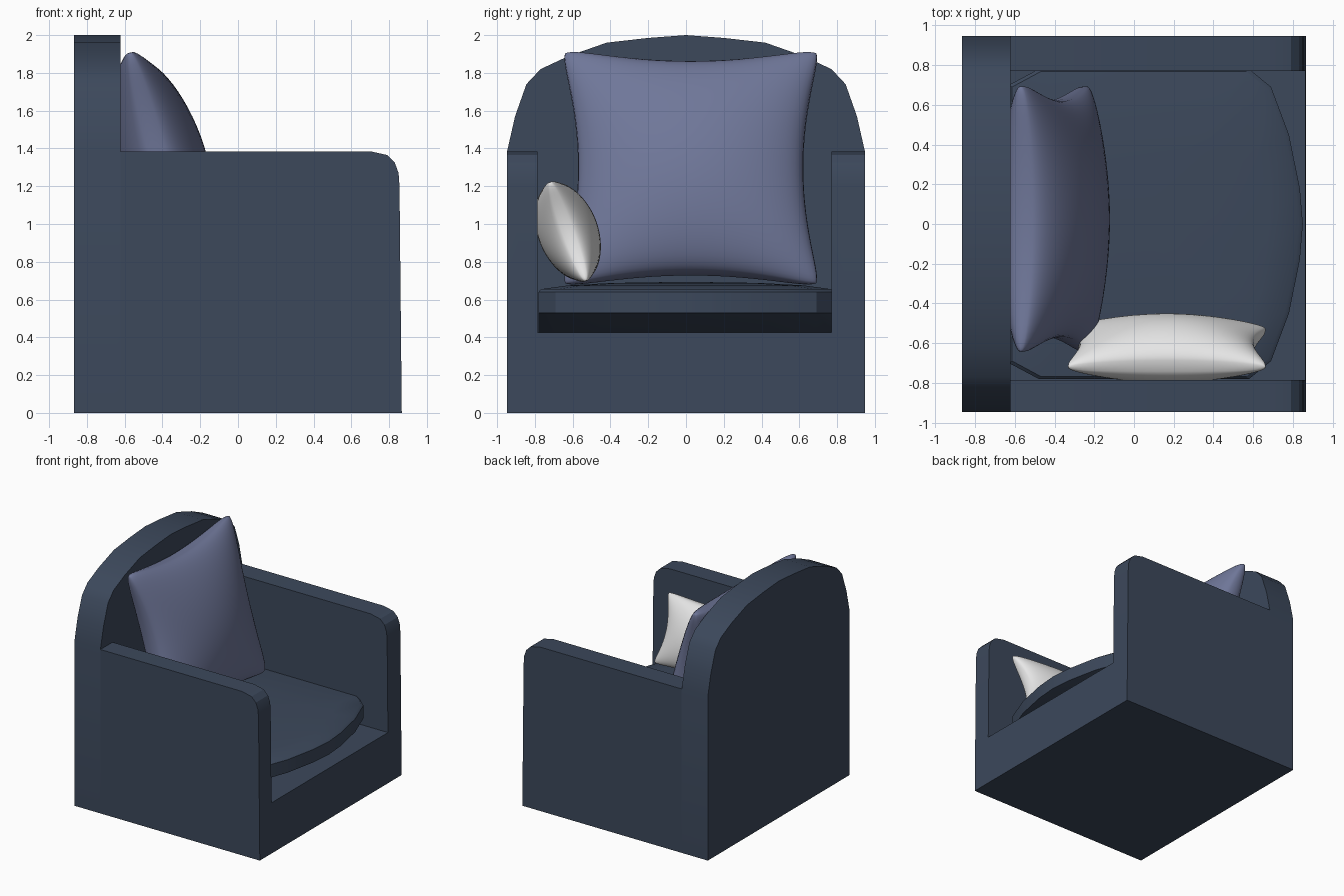
import bpy, bmesh, math
from mathutils import Matrix, Vector

if "Cube" in bpy.data.objects:
    bpy.data.objects.remove(bpy.data.objects["Cube"])


def material(name, rgb):
    m = bpy.data.materials.new(name)
    m.diffuse_color = (*rgb, 1)
    m.use_nodes = True
    m.node_tree.nodes["Principled BSDF"].inputs["Base Color"].default_value = m.diffuse_color
    return m


NAVY = material("navy fabric", (0.045, 0.065, 0.105))
VIOLET = material("dusty violet fabric", (0.16, 0.185, 0.32))
WHITE = material("off white fabric", (0.8, 0.8, 0.8))


def finish(bm, name, mat, angle):
    bmesh.ops.recalc_face_normals(bm, faces=bm.faces)
    mesh = bpy.data.meshes.new(name)
    bm.to_mesh(mesh)
    bm.free()
    mesh.materials.append(mat)
    ob = bpy.data.objects.new(name, mesh)
    bpy.context.collection.objects.link(ob)
    smooth(ob, angle)
    return ob


def smooth(ob, angle):
    bpy.ops.object.select_all(action='DESELECT')
    ob.select_set(True)
    bpy.context.view_layer.objects.active = ob
    bpy.ops.object.shade_smooth_by_angle(angle=math.radians(angle))


def prism(name, points, offset):
    """Extrude a closed outline of 3D points by an offset vector."""
    bm = bmesh.new()
    face = bm.faces.new([bm.verts.new(p) for p in points])
    ext = bmesh.ops.extrude_face_region(bm, geom=[face])
    verts = [v for v in ext["geom"] if isinstance(v, bmesh.types.BMVert)]
    bmesh.ops.translate(bm, verts=verts, vec=offset)
    return finish(bm, name, NAVY, 25)


def boolean(ob, other, operation):
    mod = ob.modifiers.new("cut", 'BOOLEAN')
    mod.operation, mod.solver, mod.object = operation, 'EXACT', other
    bpy.context.view_layer.objects.active = ob
    bpy.ops.object.modifier_apply(modifier=mod.name)
    bpy.data.objects.remove(other)


def pillow(name, mat, half_w, half_h, thick, pinch, matrix, n=32):
    """Two bulging sheets in the local XY plane, joined at a pinched rim."""
    bm = bmesh.new()
    for side in (1, -1):
        grid = []
        for i in range(n + 1):
            row = []
            for j in range(n + 1):
                # sine spacing packs rows near the rim
                u = math.sin((i / n - 0.5) * math.pi)
                v = math.sin((j / n - 0.5) * math.pi)
                a, b = max(0, 1 - u * u), max(0, 1 - v * v)
                corner = 1 - 0.03 * (u * v) ** 12
                x = half_w * u * corner * (1 - pinch[0] * b ** 1.2)
                y = half_h * v * corner * (1 - pinch[1] * a ** 1.2)
                # rim puff keeps the corners plump
                z = side * thick * (a * b) ** 0.5 * (0.86 + 0.14 * a * b)
                z += side * 0.1 * thick * (a + b - a * b) ** 0.5 * (1 - a * b)
                if i in (0, n) or j in (0, n):
                    z = 0
                row.append(bm.verts.new((x, y, z)))
            grid.append(row)
        for i in range(n):
            for j in range(n):
                bm.faces.new((grid[i][j], grid[i + 1][j], grid[i + 1][j + 1], grid[i][j + 1]))
    bmesh.ops.remove_doubles(bm, verts=bm.verts, dist=1e-5)
    bm.transform(matrix)
    return finish(bm, name, mat, 180)


# Frame: rounded side profile across the full width, hollowed for the seat
side = [(-0.65, 0), (0.867, 0), (0.855, 1.2), (0.85, 1.27), (0.83, 1.325),
        (0.79, 1.365), (0.70, 1.385), (-0.65, 1.385)]
frame = prism("chair_frame", [(x, -0.947, z) for x, z in side], (0, 1.894, 0))
hollow = [(-0.8, -0.785, 0.425), (1, -0.785, 0.425), (1, 0.77, 0.425), (-0.8, 0.77, 0.425)]
boolean(frame, prism("seat_cutter", hollow, (0, 0, 2)), 'DIFFERENCE')

# Arched back panel
arch = [(0.947, 0), (0.947, 1.385), (0.905, 1.57), (0.845, 1.74), (0.77, 1.82),
        (0.62, 1.89), (0.42, 1.96), (0.2, 1.985)]
arch += [(0, 2.0)] + [(-y, z) for y, z in reversed(arch)]
back = prism("back_panel", [(-0.867, y, z) for y, z in arch], (0.244, 0, 0))
boolean(frame, back, 'UNION')
smooth(frame, 25)

# Seat cushion: bowed front, crowned top, underside sloping back
half = [(-0.63, 0.70), (-0.48, 0.78), (0.58, 0.78), (0.69, 0.69), (0.78, 0.45), (0.835, 0.18)]
outline = half + [(0.85, 0)] + [(x, -y) for x, y in reversed(half)]
rings = [(0.42, 0.45, 1.0), (0.53, 1.0, 1.0), (0.64, 1.0, 1.0), (0.655, 0.975, 0.985),
         (0.675, 0.8, 0.8), (0.688, 0.5, 0.5), (0.692, 0.15, 0.15)]
bm = bmesh.new()
loops = [[bm.verts.new((x * (sx if x > 0 or sy < 1 else 1), y * sy, z)) for x, y in outline]
         for z, sx, sy in rings]
for lo, hi in zip(loops, loops[1:]):
    for k in range(len(outline)):
        m = (k + 1) % len(outline)
        bm.faces.new((lo[k], lo[m], hi[m], hi[k]))
bm.faces.new(loops[0])
bm.faces.new(loops[-1])
finish(bm, "seat_cushion", NAVY, 30)


def placed(centre, right, up):
    """Matrix from a centre, a width direction and a height direction."""
    r, u = Vector(right).normalized(), Vector(up).normalized()
    m = Matrix((r, u, r.cross(u))).transposed().to_4x4()
    return Matrix.Translation(centre) @ m


# Large pillow leaning on the back
pillow("back_pillow", VIOLET, 0.685, 0.65, 0.25, (0.13, 0.11),
       placed((-0.405, 0.025, 1.295), (0, 1, 0), (-0.33, 0, 1.21)))

# Small pillow leaning on the arm
pillow("arm_pillow", WHITE, 0.51, 0.285, 0.16, (0.14, 0.08),
       placed((0.165, -0.625, 0.96), (1, 0, 0), (0, -0.19, 0.52)))
